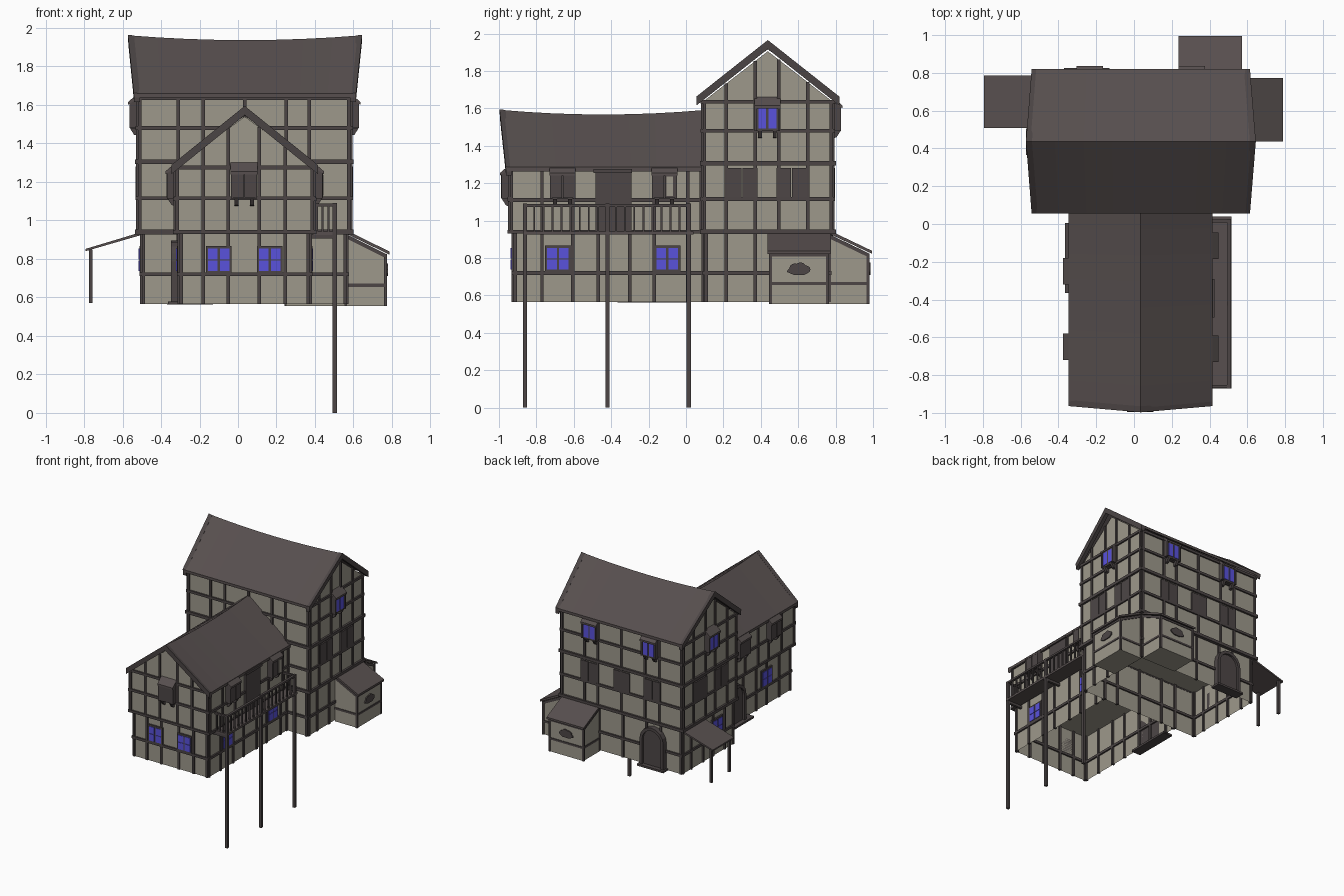
import bpy, bmesh, math

if "Cube" in bpy.data.objects:
    bpy.data.objects.remove(bpy.data.objects["Cube"])

def material(name, col):
    m = bpy.data.materials.new(name)
    m.diffuse_color = (*col, 1)
    m.use_nodes = True
    m.node_tree.nodes["Principled BSDF"].inputs["Base Color"].default_value = m.diffuse_color
    return m

PLASTER = material("plaster", (.34, .315, .26))
TIMBER = material("dark timber", (.072, .06, .06))
ROOF = material("roof boards", (.095, .078, .077))
WOOD = material("shutter wood", (.075, .062, .062))
GLASS = material("blue glass", (.10, .085, .72))
parts = {}

def loft(part, mat, loops, caps=True):
    """Skin a list of equal-length vertex loops into the named part."""
    bm = parts.setdefault(part, (bmesh.new(), mat))[0]
    rings = [[bm.verts.new(p) for p in lp] for lp in loops]
    n = len(rings[0])
    for a, b in zip(rings, rings[1:]):
        for i in range(n):
            bm.faces.new((a[i], a[(i + 1) % n], b[(i + 1) % n], b[i]))
    if caps:
        bm.faces.new(rings[0][::-1])
        bm.faces.new(rings[-1])

def plane(axis, pos, sign):
    """Wall frame: (along, outward, up) to world."""
    if axis == 'x':
        return lambda u, d, z: (pos + sign * d, u, z)
    return lambda u, d, z: (u, pos + sign * d, z)

def prism(part, mat, W, pts, d0, d1):
    loft(part, mat, [[W(u, d, z) for u, z in pts] for d in (d0, d1)])

def side_prism(part, mat, W, pts, u0, u1):
    loft(part, mat, [[W(u, d, z) for d, z in pts] for u in (u0, u1)])

def wbox(part, mat, W, u0, u1, d0, d1, z0, z1):
    prism(part, mat, W, [(u0, z0), (u1, z0), (u1, z1), (u0, z1)], d0, d1)

WORLD = plane('y', 0, 1)

def frame(part, W, u0, u1, z0, z1, us, zs, top=None, w=.009, d=.01):
    """Posts (up to an optional gable line) and rails of one wall."""
    for u in [u0 + w, u1 - w] + us:
        wbox(part, TIMBER, W, u - w, u + w, -.012, d, z0, top(u) if top else z1)
    for z in zs:
        wbox(part, TIMBER, W, u0 - .008, u1 + .008, -.012, d + .002, z - .01, z + .01)

def window(W, u, z0, z1, w, rows, d=.012):
    """Framed blue window with small panes."""
    wbox("window_frames", TIMBER, W, u - w - .012, u + w + .012, 0, d, z0 - .012, z1 + .012)
    for s in (-1, 1):
        for r in range(rows):
            h = (z1 - z0) / rows
            a, b = sorted((u + s * .006, u + s * w))
            wbox("window_panes", GLASS, W, a, b, d, d + .004, z0 + r * h + .002, z0 + (r + 1) * h - .002)

def bay(W, u, z0, z1, glazed):
    """Projecting window box with sloped canopy and brackets."""
    side_prism("bay_boxes", WOOD, W, [(0, z0), (.03, z0), (.03, z1), (0, z1)], u - .06, u + .06)
    side_prism("bay_canopies", ROOF, W, [(0, z1 + .005), (.052, z1 - .03), (.052, z1 - .015), (0, z1 + .03)],
               u - .07, u + .07)
    for s in (-1, 1):
        side_prism("bay_brackets", TIMBER, W, [(0, z0 - .04), (.02, z0 - .035), (.042, z0), (0, z0)],
                   u + s * .04 - .01, u + s * .04 + .01)
        wbox("bay_sides", WOOD, W, u + s * .062 - .006, u + s * .062 + .006, 0, .045, z0, z1 - .01)
    if glazed:
        window(W, u, z0 + .01, z1 - .03, .048, 1, .036)
    else:
        for s in (-1, 1):
            wbox("bay_shutters", WOOD, W, u + s * .029 - .027, u + s * .029 + .027, .03, .046, z0 + .005, z1 - .02)

def shutters(W, u, z0, z1, w):
    """Flat closed pair of shutters."""
    for s in (-1, 1):
        wbox("flat_shutters", WOOD, W, u + s * w / 2 - w / 2 + .003, u + s * w / 2 + w / 2 - .003, 0, .012, z0, z1)

def arch(u, w, z0, z1):
    zs = z1 - w
    return [(u + w, z0)] + [(u + w * math.cos(a), zs + w * math.sin(a))
            for a in [math.pi * i / 8 for i in range(9)]] + [(u - w, z0)]

def arched_door(W, u, step):
    """Door leaf, arched surround and doorstep."""
    prism("arched_doors", WOOD, W, arch(u, .085, .57, .87), 0, .025)
    o, i = arch(u, .108, .57, .895), arch(u, .085, .57, .87)
    for k in range(len(o) - 1):
        prism("door_surrounds", TIMBER, W, [o[k], o[k + 1], i[k + 1], i[k]], 0, .042)
    wbox("doorsteps", TIMBER, W, u - step, u + step, -.02, .06, .562, .578)

def roof(part, P, c, half, zr, ze, ridge, eave, sag, ends):
    """Sagging gable roof; P maps (across, along, up) to world."""
    loops, th = [], .022
    for i in range(9):
        t = i / 8
        r, e = ridge[0] + t * (ridge[1] - ridge[0]), eave[0] + t * (eave[1] - eave[0])
        z = zr - sag * 4 * t * (1 - t)
        loops.append([P(c - half, e, ze), P(c, r, z), P(c + half, e, ze),
                      P(c + half, e, ze - th), P(c, r, z - th), P(c - half, e, ze - th)])
    loft(part, ROOF, loops)
    for k in ends:                                    # barge boards
        g = .03 if k == 0 else -.03
        for s in (-1, 1):
            sec = lambda u, a, z: [P(u, a + .002 * (g < 0) - .002 * (g > 0), z + .003), P(u, a + g, z - .001),
                                   P(u, a + g, z - .045), P(u, a, z - .045)]
            loft(part + "_bargeboards", TIMBER, [sec(c + s * half, eave[k], ze), sec(c, ridge[k], zr)])

def shell(part, x0, x1, y0, y1, z0, z1):
    loft(part, PLASTER, [[(x0, y0, z), (x1, y0, z), (x1, y1, z), (x0, y1, z)] for z in (z0, z1)], False)

# Tower and wing bodies
shell("tower_ground_walls", -.5, .565, .1, .765, .565, .94)
shell("wing_ground_walls", -.305, .375, -.922, .1, .565, .94)
TC, WC = .4375, .035
side_prism("tower_upper_walls", PLASTER, lambda u, d, z: (u, d, z),
           [(.09, .94), (.785, .94), (.785, 1.635), (TC, 1.905), (.09, 1.635)], -.52, .585)
prism("wing_upper_walls", PLASTER, WORLD,
      [(-.325, .94), (.395, .94), (.395, 1.275), (WC, 1.54), (-.325, 1.275)], -.942, .1)

# Wall frames of reference
T = {'f': plane('y', .09, -1), 'b': plane('y', .785, 1), 'l': plane('x', -.52, -1), 'r': plane('x', .585, 1)}
G = {'f': plane('y', .1, -1), 'b': plane('y', .765, 1), 'l': plane('x', -.5, -1), 'r': plane('x', .565, 1)}
WU = {'f': plane('y', -.942, -1), 'l': plane('x', -.325, -1), 'r': plane('x', .395, 1)}
WG = {'f': plane('y', -.922, -1), 'l': plane('x', -.305, -1), 'r': plane('x', .375, 1)}

# Timber framing
tx, ty = [-.31, -.18, .035, .25, .37], [.215, .37, .495, .65]
wx, wy = [-.18, -.05, .11, .245], [-.77, -.605, -.47, -.30, -.17, .01]
tz = [.94, 1.115, 1.305, 1.48, 1.635]
tgable = lambda u: 1.905 - abs(u - TC) * .777
wgable = lambda u: 1.54 - abs(u - WC) * .736
for k in 'fb':
    frame("tower_timbers", T[k], -.52, .585, .94, 1.635, tx, tz)
    frame("tower_ground_timbers", G[k], -.5, .565, .565, .94, tx, [.72])
for k in 'lr':
    frame("tower_timbers", T[k], .09, .785, .94, 1.635, ty, tz, tgable)
    frame("tower_ground_timbers", G[k], .1, .765, .565, .94, ty, [.72])
    frame("wing_timbers", WU[k], -.942, .09, .94, 1.275, wy, [.94, 1.11, 1.275])
    frame("wing_ground_timbers", WG[k], -.922, .1, .565, .94, wy, [.72])
frame("wing_timbers", WU['f'], -.325, .395, .94, 1.275, wx, [.94, 1.115, 1.275], wgable)
frame("wing_ground_timbers", WG['f'], -.305, .375, .565, .94, wx, [.72])
for z in (.94, 1.305):                                # jetty bands of the tower
    for k in 'fb':
        wbox("jetty_bands", TIMBER, T[k], -.535, .60, 0, .016, z - .012, z + .012)
    for k in 'lr':
        wbox("jetty_bands", TIMBER, T[k], .075, .80, 0, .016, z - .012, z + .012)

# Roofs
roof("tower_roof", lambda u, a, z: (a, u, z), TC, .382, 1.962, 1.66, (-.57, .643), (-.54, .612), .025, (0, 1))
roof("wing_roof", lambda u, a, z: (u, a, z), WC, .381, 1.592, 1.285, (-.995, .11), (-.962, .11), .025, (0,))

# Projecting windows
for k in 'lr':
    bay(T[k], .435, 1.48, 1.63, True)
for u in (-.235, .305):
    bay(T['b'], u, 1.48, 1.63, True)
bay(WU['f'], .032, 1.115, 1.27, False)
for k, us in (('l', (-.25, -.65)), ('r', (-.115, -.66))):
    for u in us:
        bay(WU[k], u, 1.115, 1.27, False)
wbox("open_shutter_pane", PLASTER, WU['r'], -.105, -.07, .046, .05, 1.13, 1.235)

# Flat shutters and ground windows
for k in 'lr':
    for u in (.30, .565):
        shutters(T[k], u, 1.12, 1.28, .085)
for u in (-.25, .03, .33):
    shutters(T['b'], u, 1.12, 1.28, .075)
for u in (-.10, .165):
    window(WG['f'], u, .735, .855, .055, 2)
for u in (-.685, -.10):
    window(WG['r'], u, .735, .855, .058, 2)
window(WG['l'], -.60, .735, .855, .058, 2)
window(G['l'], .32, .735, .855, .058, 2)

# Doors
arched_door(G['b'], -.25, .12)
arched_door(WG['l'], -.18, .185)
wbox("balcony_door", WOOD, WU['r'], -.485, -.30, 0, .018, .945, 1.26)
wbox("balcony_door_lintel", TIMBER, WU['r'], -.495, -.29, 0, .03, 1.255, 1.275)

# Balcony with tall posts
wbox("balcony_deck", ROOF, WORLD, .39, .515, -.87, .04, .925, .942)
for y in (-.86, -.42, .015):
    wbox("balcony_posts", TIMBER, WORLD, .492, .514, y - .011, y + .011, 0, 1.09)
    wbox("balcony_joists", TIMBER, WORLD, .37, .51, y - .01, y + .01, .905, .927)
wbox("balcony_rail", TIMBER, WORLD, .494, .514, -.87, .026, 1.073, 1.088)
for y in (-.86, .015):
    wbox("balcony_rail", TIMBER, WORLD, .39, .514, y - .008, y + .008, 1.073, 1.088)
    for x in (.41, .44, .47):
        wbox("balusters", TIMBER, WORLD, x - .005, x + .005, y - .005, y + .005, .94, 1.075)
for i in range(1, 18):
    y = -.86 + i * .0486
    wbox("balusters", TIMBER, WORLD, .498, .509, y - .005, y + .005, .94, 1.075)

# Lean-to annexes with fan ornaments
def annex(W, u0, u1, d):
    side_prism("annex_walls", PLASTER, W, [(0, .555), (d, .555), (d, .825), (0, .925)], u0, u1)
    side_prism("annex_roofs", ROOF, W, [(0, .93), (d + .018, .822), (d + .018, .838), (0, .948)], u0 - .015, u1 + .015)
    for u in (u0, u1):
        wbox("annex_timbers", TIMBER, W, u - .008, u + .008, d - .012, d + .005, .555, .825)
        wbox("annex_timbers", TIMBER, W, u - .005, u + .005, 0, d, .655, .672)
        side_prism("annex_timbers", TIMBER, W, [(0, .905), (d, .803), (d, .825), (0, .927)], u - .006, u + .006)
    for z in (.663, .815):
        wbox("annex_timbers", TIMBER, W, u0, u1, d - .01, d + .005, z - .008, z + .008)
    c = (u0 + u1) / 2
    fan = []
    for i in range(29):
        a = math.pi * i / 28
        r = .056 + .008 * abs(math.sin(3.5 * a))
        fan.append((c + r * math.cos(a), .725 + r * .8 * math.sin(a)))
    prism("fan_ornaments", WOOD, W, fan + [(c - .03, .71), (c + .03, .71)], d, d + .009)

annex(G['r'], .452, .757, .205)
annex(G['b'], .25, .557, .212)

# Open porch roof on two posts
side_prism("porch_roof", ROOF, G['l'], [(0, .925), (.293, .84), (.293, .852), (0, .94)], .508, .785)
for u in (.53, .763):
    wbox("porch_posts", TIMBER, G['l'], u - .01, u + .01, .255, .275, .57, .85)

# Turn collected parts into objects
for name, (bm, mat) in parts.items():
    bmesh.ops.recalc_face_normals(bm, faces=bm.faces)
    me = bpy.data.meshes.new(name)
    bm.to_mesh(me)
    bm.free()
    me.materials.append(mat)
    bpy.context.collection.objects.link(bpy.data.objects.new(name, me))
